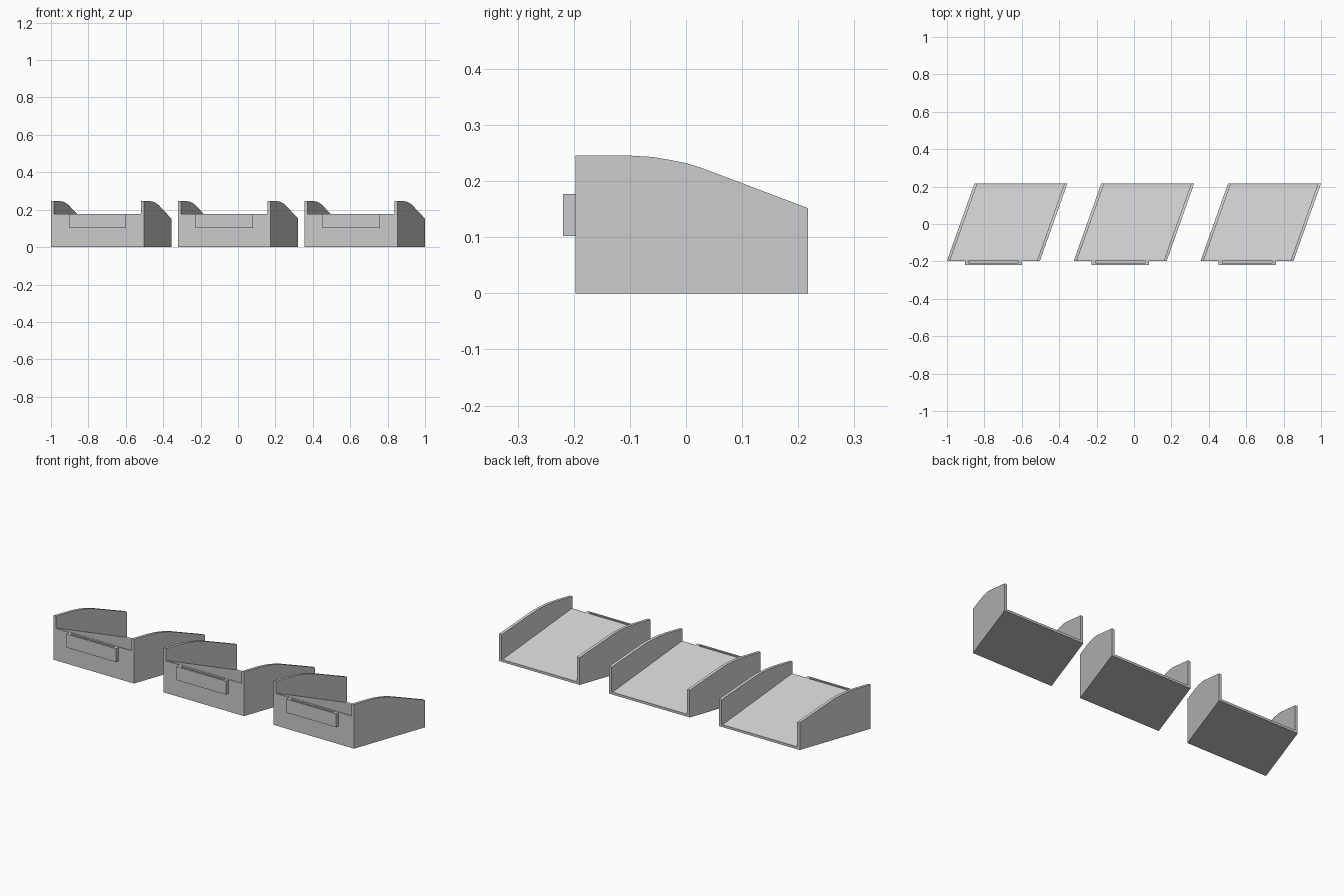
import bpy

cube = bpy.data.objects.get("Cube")
if cube:
    bpy.data.objects.remove(cube, do_unlink=True)

grey = bpy.data.materials.new("light_grey")
grey.use_nodes = True
color = (0.6, 0.6, 0.6, 1)
grey.diffuse_color = color
grey.node_tree.nodes["Principled BSDF"].inputs["Base Color"].default_value = color

FRONT, BACK = -0.197, 0.217
WIDTH, SKEW, PITCH = 0.497, 0.147, 0.678
WALL = 0.016
LIP = 0.178


def extrude_profile(name, profile, x0, x1, skew=0.0):
    """Extrude a (y, z) outline from x0 to x1, slanting sideways with depth."""
    n = len(profile)
    verts = [(x + skew * (y - FRONT) / (BACK - FRONT), y, z)
             for x in (x0, x1) for y, z in profile]
    faces = [tuple(reversed(range(n))), tuple(range(n, 2 * n))]
    faces += [(i, (i + 1) % n, n + (i + 1) % n, n + i) for i in range(n)]
    mesh = bpy.data.meshes.new(name)
    mesh.from_pydata(verts, [], faces)
    mesh.materials.append(grey)
    obj = bpy.data.objects.new(name, mesh)
    bpy.context.collection.objects.link(obj)
    return obj


def block(y0, y1, z0, z1):
    return [(y0, z0), (y1, z0), (y1, z1), (y0, z1)]


# Side wall outline: level at the front, curving down to the open back
wall = [(FRONT, 0), (BACK, 0), (BACK, 0.152), (0.05, 0.215), (0.025, 0.2245),
        (0, 0.232), (-0.03, 0.238), (-0.06, 0.243), (-0.11, 0.246), (FRONT, 0.246)]
# Sloping tray floor, with narrow level strips along both ends
floor = [(FRONT, 0), (BACK, 0), (BACK, 0.013), (BACK - 0.01, 0.013),
         (FRONT + 0.008, LIP), (FRONT, LIP)]

for i, side in enumerate(("right", "middle", "left")):
    x = -1 + i * PITCH
    # Tray body
    extrude_profile(side + "_tray_right_wall", wall, x, x + WALL, SKEW)
    extrude_profile(side + "_tray_left_wall", wall, x + WIDTH - WALL, x + WIDTH, SKEW)
    extrude_profile(side + "_tray_floor", floor, x + WALL, x + WIDTH - WALL, SKEW)
    # Label holder: front plate on two end spacers and a bottom ledge
    a, b = x + 0.096, x + 0.402
    extrude_profile(side + "_label_plate", block(-0.219, -0.209, 0.102, 0.177), a, b)
    for end, s in (("right", a), ("left", b - 0.02)):
        extrude_profile(f"{side}_label_{end}_spacer",
                        block(-0.209, FRONT, 0.102, 0.177), s, s + 0.02)
    extrude_profile(side + "_label_ledge", block(-0.209, FRONT, 0.102, 0.112),
                    a + 0.02, b - 0.02)
